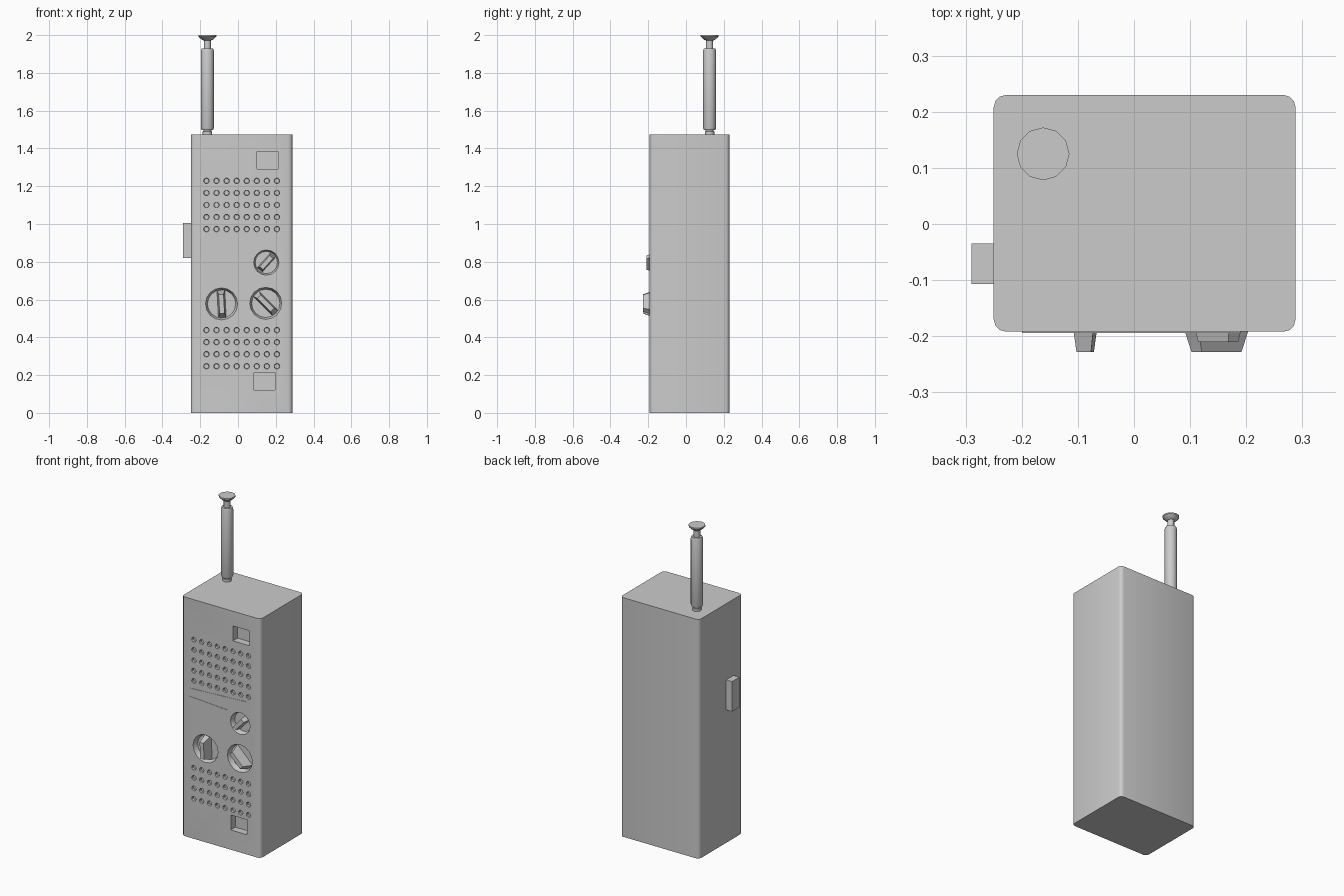
import bpy, bmesh, math
from mathutils import Matrix, Vector

if "Cube" in bpy.data.objects:
    bpy.data.objects.remove(bpy.data.objects["Cube"])

FRONT = -0.192


def finish(bm, name, smooth=None):
    bmesh.ops.recalc_face_normals(bm, faces=bm.faces[:])
    me = bpy.data.meshes.new(name)
    bm.to_mesh(me)
    bm.free()
    ob = bpy.data.objects.new(name, me)
    bpy.context.collection.objects.link(ob)
    if smooth:
        bpy.ops.object.select_all(action='DESELECT')
        bpy.context.view_layer.objects.active = ob
        ob.select_set(True)
        bpy.ops.object.shade_smooth_by_angle(angle=math.radians(smooth))
    return ob


def box(bm, lo, hi):
    lo, hi = Vector(lo), Vector(hi)
    m = Matrix.Translation((lo + hi) / 2) @ Matrix.Diagonal((*(hi - lo), 1))
    return bmesh.ops.create_cube(bm, size=1, matrix=m)['verts']


def prism(bm, front, back):
    # closed solid between two matching outlines
    a = [bm.verts.new(p) for p in front]
    b = [bm.verts.new(p) for p in back]
    bm.faces.new(a)
    bm.faces.new(b[::-1])
    for i in range(len(a)):
        j = (i + 1) % len(a)
        bm.faces.new((a[i], b[i], b[j], a[j]))


def ring(x, y, z, r, n):
    return [(x + r * math.cos(math.tau * i / n), y, z + r * math.sin(math.tau * i / n))
            for i in range(n)]


def pocket(bm, x, z, r, depth, n, taper=1.0):
    # round cutter whose mouth lies exactly on the front face
    k = 0.02
    slope = r * (1 - taper) / depth
    prism(bm, ring(x, FRONT - k, z, r + slope * k, n), ring(x, FRONT + depth, z, r * taper, n))


# Body with rounded vertical edges
bm = bmesh.new()
box(bm, (-0.25, FRONT, 0), (0.288, 0.23, 1.475))
uprights = [e for e in bm.edges if abs(e.verts[0].co.z - e.verts[1].co.z) > 1]
bmesh.ops.bevel(bm, geom=uprights, offset=0.022, segments=3, profile=0.5, affect='EDGES')
body = finish(bm, "body")

# Knobs: x, z, dial radius, turn, tip y, tip half sizes, base half sizes
KNOBS = [(-0.087, 0.577, 0.085, 93, -0.228, (0.050, 0.013), (0.073, 0.021)),
         (0.147, 0.58, 0.085, -45, -0.228, (0.050, 0.013), (0.073, 0.021)),
         (0.15, 0.796, 0.067, 48, -0.210, (0.040, 0.012), (0.052, 0.018))]
DIAL_DEPTH = 0.03

# Cutter for grille holes, windows and dial wells
bm = bmesh.new()
for z0, rows in ((0.973, 5), (0.247, 4)):
    for r in range(rows):
        for c in range(8):
            pocket(bm, -0.167 + 0.0533 * c, z0 + 0.0638 * r, 0.015, 0.015, 10, 0.85)
for x, z in ((0.10, 1.292), (0.085, 0.122)):
    box(bm, (x, FRONT - 0.02, z), (x + 0.112, FRONT + 0.045, z + 0.092))
for x, z, r, *_ in KNOBS:
    pocket(bm, x, z, r, DIAL_DEPTH, 16, 0.88)
cutter = finish(bm, "front_cutter")
cutter.hide_render = True

bpy.ops.object.select_all(action='DESELECT')
bpy.context.view_layer.objects.active = body
body.select_set(True)
mod = body.modifiers.new("cut", 'BOOLEAN')
mod.object = cutter
mod.operation = 'DIFFERENCE'
mod.solver = 'EXACT'
bpy.ops.object.modifier_apply(modifier=mod.name)
bpy.data.objects.remove(cutter)
bpy.ops.object.shade_smooth_by_angle(angle=math.radians(35))

# Tapered knob grips
for i, (x, z, r, turn, tip, t, b) in enumerate(KNOBS):
    a = math.radians(turn)

    def rect(half, y):
        return [(x + u * half[0] * math.cos(a) - v * half[1] * math.sin(a), y,
                 z + u * half[0] * math.sin(a) + v * half[1] * math.cos(a))
                for u, v in ((-1, -1), (1, -1), (1, 1), (-1, 1))]
    bm = bmesh.new()
    prism(bm, rect(t, tip), rect(b, FRONT + DIAL_DEPTH + 0.002))
    finish(bm, f"knob_grip_{i + 1}")

# Slanted trim strips
STRIPS = [[(-0.2, 0.923), (0.19, 0.941), (0.19, 0.895), (-0.2, 0.877)],
          [(-0.2, 0.873), (0.06, 0.857), (0.06, 0.81), (-0.2, 0.822)]]
for i, pts in enumerate(STRIPS):
    bm = bmesh.new()
    prism(bm, [(x, FRONT - 0.002, z) for x, z in pts], [(x, FRONT + 0.004, z) for x, z in pts])
    finish(bm, f"trim_strip_{i + 1}")

# Talk button on the side
bm = bmesh.new()
box(bm, (-0.29, -0.107, 0.82), (-0.24, -0.035, 1.005))
finish(bm, "side_button")

# Antenna, turned from a profile
PROFILE = [(0.025, 1.47), (0.025, 1.49), (0.021, 1.492), (0.021, 1.497), (0.03, 1.497),
           (0.035, 1.51), (0.035, 1.915), (0.03, 1.93), (0.019, 1.93), (0.019, 1.972),
           (0.028, 1.974), (0.047, 1.992), (0.047, 2.0)]
N = 12
bm = bmesh.new()
rings = [[bm.verts.new((-0.162 + r * math.cos(math.tau * i / N),
                        0.125 + r * math.sin(math.tau * i / N), z)) for i in range(N)]
         for r, z in PROFILE]
for lo, hi in zip(rings, rings[1:]):
    for i in range(N):
        j = (i + 1) % N
        bm.faces.new((lo[i], lo[j], hi[j], hi[i]))
bm.faces.new(rings[0][::-1])
bm.faces.new(rings[-1])
finish(bm, "antenna", smooth=35)
